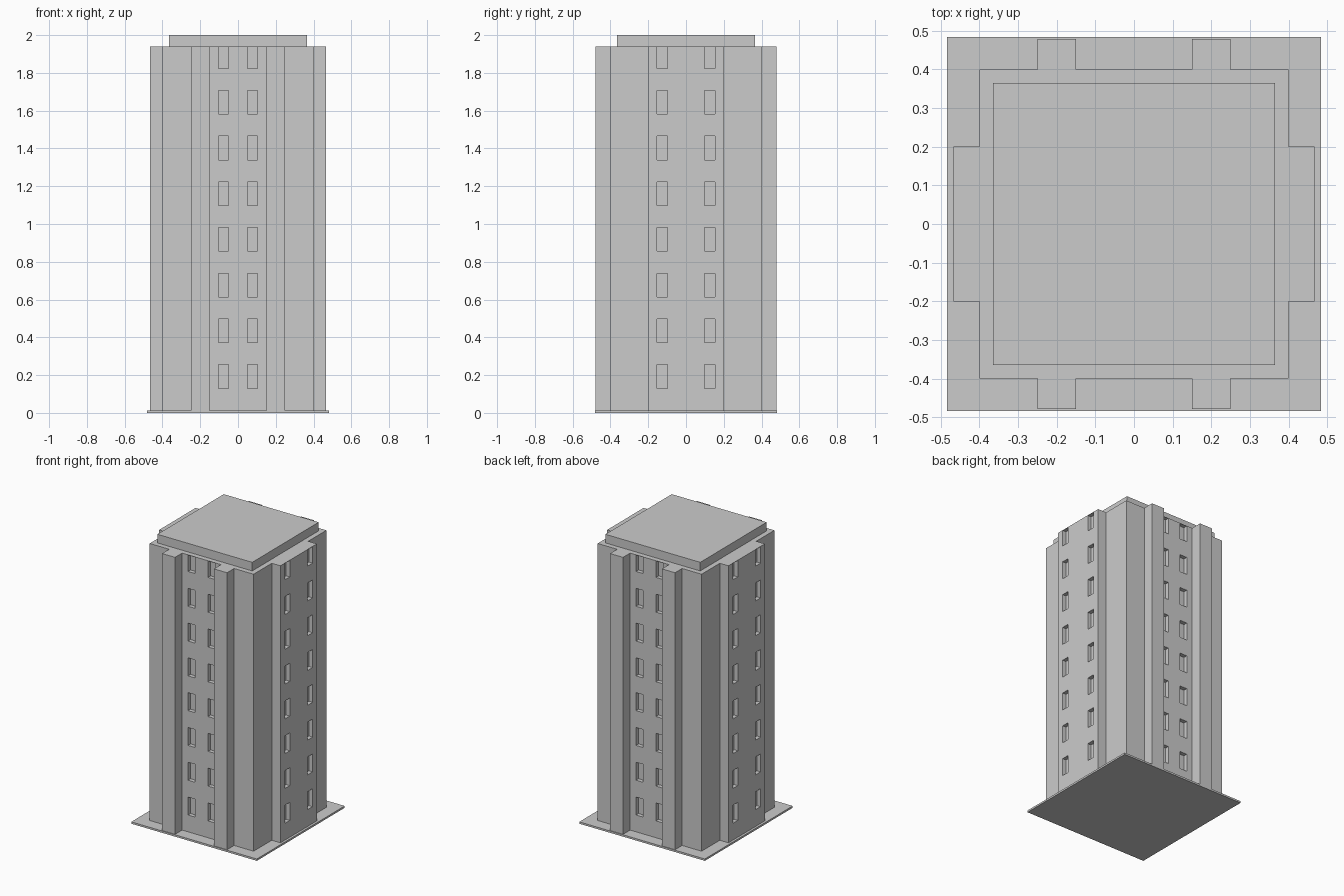
import bpy, bmesh
from mathutils import Vector, Matrix

if "Cube" in bpy.data.objects:
    bpy.data.objects.remove(bpy.data.objects["Cube"])

BASE_TOP, ROOF_Z, TOP_Z = 0.013, 1.94, 2.0
FLOORS, PITCH, SILL, WIN_H, WIN_W, DEPTH = 8, 0.242, 0.13, 0.125, 0.055, 0.028


def make_object(name, bm):
    bmesh.ops.recalc_face_normals(bm, faces=bm.faces)
    mesh = bpy.data.meshes.new(name)
    bm.to_mesh(mesh)
    bm.free()
    obj = bpy.data.objects.new(name, mesh)
    bpy.context.collection.objects.link(obj)
    return obj


def add_box(bm, lo, hi):
    lo, hi = Vector(lo), Vector(hi)
    mat = Matrix.Translation((lo + hi) / 2) @ Matrix.Diagonal((hi - lo).to_4d())
    mat[3][3] = 1
    bmesh.ops.create_cube(bm, size=1, matrix=mat)


def slab(name, half, z0, z1):
    bm = bmesh.new()
    add_box(bm, (-half, -half, z0), (half, half, z1))
    return make_object(name, bm)


# Ground plinth and raised roof slab
slab("plinth", 0.483, 0, BASE_TOP)
slab("roof_slab", 0.365, ROOF_Z, TOP_Z)

# Tower: one quarter of the footprint, mirrored round to a closed outline
quarter = [(0.467, 0.2), (0.4, 0.2), (0.4, 0.4), (0.25, 0.4),
           (0.25, 0.478), (0.15, 0.478), (0.15, 0.4)]
half = quarter + [(-x, y) for x, y in reversed(quarter)]
outline = half + [(x, -y) for x, y in reversed(half)]
bm = bmesh.new()
face = bm.faces.new([bm.verts.new((x, y, BASE_TOP)) for x, y in outline])
ext = bmesh.ops.extrude_face_region(bm, geom=[face], use_keep_orig=True)
top = [v for v in ext["geom"] if isinstance(v, bmesh.types.BMVert)]
bmesh.ops.translate(bm, verts=top, vec=(0, 0, ROOF_Z - BASE_TOP))
tower = make_object("tower", bm)

# Window recesses on all four sides; the top row stops just under the roof
bm = bmesh.new()
for floor in range(FLOORS):
    z0 = SILL + floor * PITCH
    z1 = min(z0 + WIN_H, ROOF_Z - 0.002)
    for side in (-1, 1):
        for s in (-1, 1):
            # front and back
            ys = sorted((side * (0.4 - DEPTH), side * 0.42))
            c = s * 0.077
            add_box(bm, (c - WIN_W / 2, ys[0], z0), (c + WIN_W / 2, ys[1], z1))
            # left and right bays
            xs = sorted((side * (0.467 - DEPTH), side * 0.49))
            c = s * 0.125
            add_box(bm, (xs[0], c - WIN_W / 2, z0), (xs[1], c + WIN_W / 2, z1))
cutter = make_object("window_cutter", bm)
cutter.hide_render = True

mod = tower.modifiers.new("windows", 'BOOLEAN')
mod.operation = 'DIFFERENCE'
mod.solver = 'EXACT'
mod.object = cutter
bpy.context.view_layer.objects.active = tower
bpy.ops.object.modifier_apply(modifier=mod.name)
bpy.data.objects.remove(cutter)
